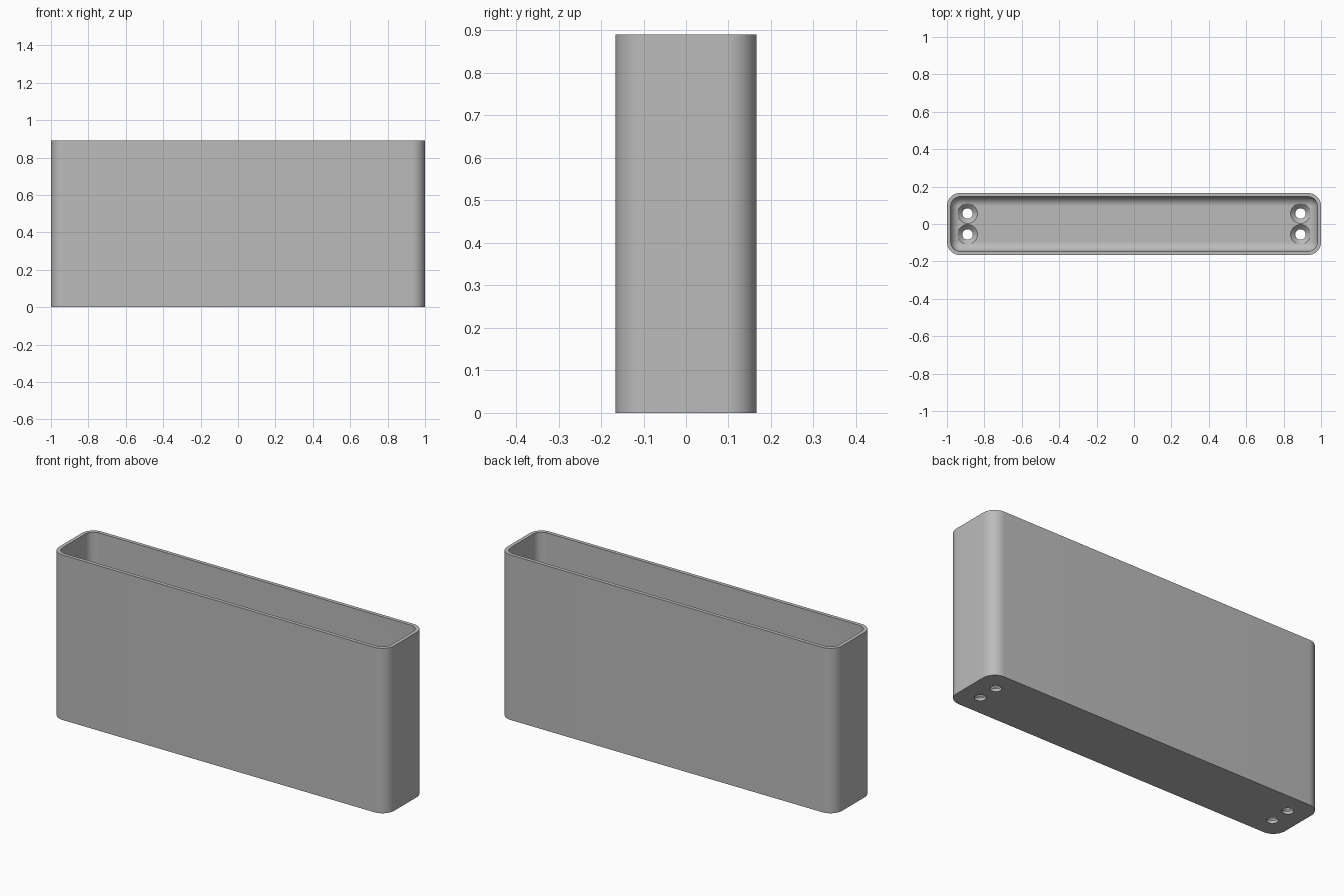
import bpy, bmesh, math

if "Cube" in bpy.data.objects:
    bpy.data.objects.remove(bpy.data.objects["Cube"], do_unlink=True)

HALF_X, HALF_Y, HEIGHT = 1.0, 0.166, 0.89
CORNER, WALL, FLOOR, FILLET = 0.07, 0.02, 0.04, 0.05
SEGMENTS = 12

grey = bpy.data.materials.new("plain grey")
grey.use_nodes = True
color = (0.5, 0.5, 0.5, 1)
grey.diffuse_color = color
grey.node_tree.nodes["Principled BSDF"].inputs["Base Color"].default_value = color


def ring(bm, inset, z):
    """Rounded rectangle loop, moved inwards by inset."""
    r = max(CORNER - inset, 0.002)
    cx, cy = HALF_X - inset - r, HALF_Y - inset - r
    verts = []
    for quarter, (sx, sy) in enumerate([(1, 1), (-1, 1), (-1, -1), (1, -1)]):
        for i in range(SEGMENTS + 1):
            a = (quarter + i / SEGMENTS) * math.pi / 2
            verts.append(bm.verts.new((sx * cx + r * math.cos(a),
                                       sy * cy + r * math.sin(a), z)))
    return verts


def loft(name, make_rings):
    """Skin consecutive rings and cap both ends."""
    bm = bmesh.new()
    rings = make_rings(bm)
    for a, b in zip(rings, rings[1:]):
        n = len(a)
        for i in range(n):
            j = (i + 1) % n
            bm.faces.new((a[i], a[j], b[j], b[i]))
    bm.faces.new(rings[0][::-1])
    bm.faces.new(rings[-1])
    bmesh.ops.recalc_face_normals(bm, faces=bm.faces)
    mesh = bpy.data.meshes.new(name)
    bm.to_mesh(mesh)
    bm.free()
    mesh.materials.append(grey)
    obj = bpy.data.objects.new(name, mesh)
    bpy.context.collection.objects.link(obj)
    return obj


# Open holder: outer wall, rim, inner wall, filleted floor
def holder_rings(bm):
    rings = [ring(bm, 0, 0), ring(bm, 0, HEIGHT), ring(bm, WALL, HEIGHT)]
    for i in range(SEGMENTS + 1):
        a = i / SEGMENTS * math.pi / 2
        rings.append(ring(bm, WALL + FILLET * (1 - math.cos(a)),
                          FLOOR + FILLET * (1 - math.sin(a))))
    return rings


holder = loft("holder", holder_rings)


# Countersunk screw holes, two at each end of the floor
def cutter_rings(x, y):
    profile = [(0.028, -0.05), (0.028, 0.015), (0.053, FLOOR), (0.053, 0.12)]

    def make(bm):
        n = 32
        return [[bm.verts.new((x + r * math.cos(math.tau * i / n),
                               y + r * math.sin(math.tau * i / n), z))
                 for i in range(n)] for r, z in profile]
    return make


cutters = []
for x in (-0.89, 0.89):
    for y in (-0.056, 0.056):
        cutter = loft("screw_hole_cutter", cutter_rings(x, y))
        cutter.hide_render = True
        cutters.append(cutter)
        mod = holder.modifiers.new("screw hole", "BOOLEAN")
        mod.operation = "DIFFERENCE"
        mod.solver = "EXACT"
        mod.object = cutter

# Apply the cuts and smooth the rounded surfaces
bpy.ops.object.select_all(action="DESELECT")
bpy.context.view_layer.objects.active = holder
holder.select_set(True)
for mod in list(holder.modifiers):
    bpy.ops.object.modifier_apply(modifier=mod.name)
for cutter in cutters:
    bpy.data.objects.remove(cutter, do_unlink=True)
bpy.ops.object.shade_smooth_by_angle(angle=math.radians(30))
